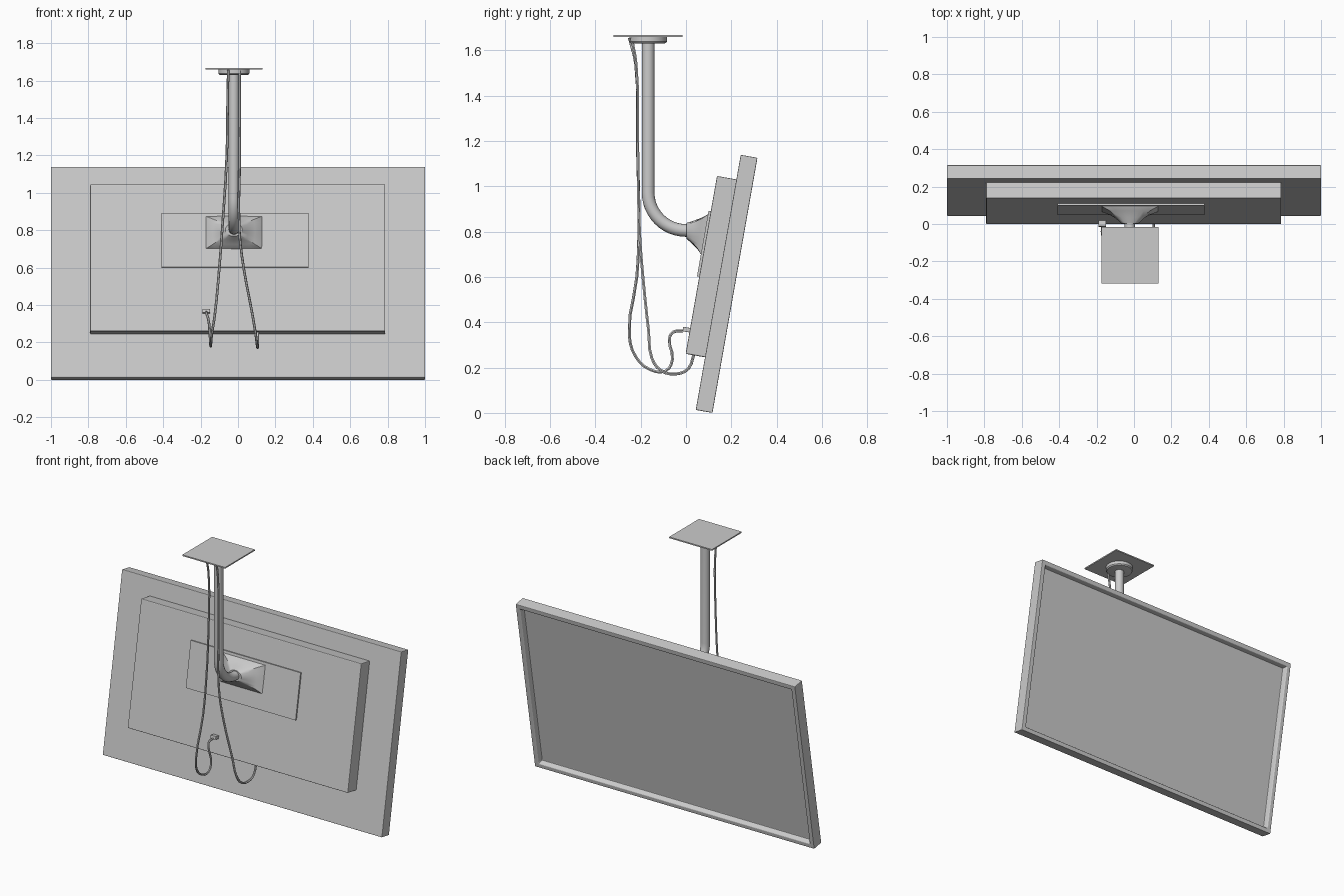
import bpy, bmesh
from math import sin, cos, pi, radians
from mathutils import Matrix, Vector

if "Cube" in bpy.data.objects:
    bpy.data.objects.remove(bpy.data.objects["Cube"])

CX, PY = -0.022, -0.167          # mount centre line: x and pole y
# Panel frame: local x across, y towards the screen side, z up the tilted panel
TILT = Matrix.Translation((0, 0.043, 0.013)) @ Matrix.Rotation(radians(-10), 4, 'X')


def finish(name, bm, matrix=None, bevel=0, smooth=False):
    bmesh.ops.recalc_face_normals(bm, faces=bm.faces)
    mesh = bpy.data.meshes.new(name)
    bm.to_mesh(mesh)
    bm.free()
    ob = bpy.data.objects.new(name, mesh)
    bpy.context.collection.objects.link(ob)
    if matrix:
        ob.matrix_world = matrix
    if bevel:
        m = ob.modifiers.new("bevel", 'BEVEL')
        m.width, m.segments = bevel, 2
    if smooth:
        bpy.context.view_layer.objects.active = ob
        ob.select_set(True)
        bpy.ops.object.shade_smooth_by_angle(angle=radians(35))
        ob.select_set(False)
    return ob


def box_bm(lo, hi):
    bm = bmesh.new()
    bmesh.ops.create_cube(bm, size=1)
    lo, hi = Vector(lo), Vector(hi)
    for v in bm.verts:
        v.co = (lo + hi) / 2 + v.co * (hi - lo)
    return bm


def box(name, lo, hi, matrix=None, bevel=0):
    return finish(name, box_bm(lo, hi), matrix, bevel)


def loft(name, rings, matrix=None):
    bm = bmesh.new()
    rows = [[bm.verts.new(p) for p in r] for r in rings]
    n = len(rows[0])
    for a, b in zip(rows, rows[1:]):
        for i in range(n):
            bm.faces.new((a[i], a[(i + 1) % n], b[(i + 1) % n], b[i]))
    bm.faces.new(rows[0])
    bm.faces.new(rows[-1])
    return finish(name, bm, matrix, smooth=True)


def tube(name, pts, radius, sides_res, kind='POLY'):
    cu = bpy.data.curves.new(name, 'CURVE')
    cu.dimensions = '3D'
    cu.bevel_depth, cu.bevel_resolution = radius, sides_res
    cu.resolution_u, cu.use_fill_caps = 3, True
    sp = cu.splines.new(kind)
    if kind == 'BEZIER':
        sp.bezier_points.add(len(pts) - 1)
        for bp, p in zip(sp.bezier_points, pts):
            bp.co = p
            bp.handle_left_type = bp.handle_right_type = 'AUTO'
    else:
        sp.points.add(len(pts) - 1)
        for q, p in zip(sp.points, pts):
            q.co = (*p, 1)
    ob = bpy.data.objects.new(name, cu)
    bpy.context.collection.objects.link(ob)
    bpy.context.view_layer.objects.active = ob
    ob.select_set(True)
    bpy.ops.object.convert(target='MESH')
    ob = bpy.context.view_layer.objects.active
    bpy.ops.object.shade_smooth_by_angle(angle=radians(40))
    ob.select_set(False)


# Screen housing with bezel and recessed display
bm = box_bm((-1, 0, 0), (1, 0.075, 1.143))
bm.normal_update()
front = max(bm.faces, key=lambda f: f.normal.y)
bmesh.ops.inset_region(bm, faces=[front], thickness=0.04)
bmesh.ops.inset_region(bm, faces=[front], thickness=0.012, depth=-0.03)
finish("screen_panel", bm, TILT, bevel=0.004)

# Rear housing and mounting plate
box("rear_housing", (-0.79, -0.087, 0.236), (0.787, 0.005, 1.033), TILT, bevel=0.005)
box("mounting_plate", (-0.408, -0.097, 0.582), (0.378, -0.08, 0.875), TILT)

# Bell-shaped bracket lofted from round pole end to rectangular base
N = 32
angles = [2 * pi * i / N for i in range(N)]
end = [Vector((CX + 0.045 * cos(a), 0.002, 0.803 + 0.035 * sin(a))) for a in angles]
base = []
for a in angles:
    k = max(abs(cos(a)), abs(sin(a)))
    base.append(TILT @ Vector((CX + 0.153 * cos(a) / k, -0.093, 0.77 + 0.09 * sin(a) / k)))
rings = [[e.lerp(b, t) if s is None else
          Vector((e.x + (b.x - e.x) * s, e.y + (b.y - e.y) * t, e.z + (b.z - e.z) * s))
          for e, b in zip(end, base)]
         for t, s in ((0, None), (0.35, 0.29), (0.7, 0.63), (0.92, 0.95), (1, None))]
loft("tilt_bracket", rings)

# Bent support pole
R = 0.167
pole = [(CX, PY, 1.65)] + [
    (CX, PY + R * (1 - cos(t)), 0.805 + R * (1 - sin(t)))
    for t in (pi / 2 * i / 12 for i in range(13))]
tube("support_pole", pole + [(CX, 0.02, 0.805)], 0.028, 6)

# Ceiling plate and flange
box("ceiling_plate", (CX - 0.153, PY - 0.152, 1.659), (CX + 0.153, PY + 0.152, 1.667))
loft("ceiling_flange", [
    [(CX + r * cos(a), PY + r * sin(a), z) for a in angles]
    for r, z in ((0.066, 1.629), (0.078, 1.632), (0.083, 1.639), (0.083, 1.662))])

# Hanging cables
tube("power_cable", [
    (-0.052, -0.25, 1.655), (-0.055, -0.222, 1.54), (-0.06, -0.215, 1.2),
    (-0.085, -0.208, 0.8), (-0.1, -0.217, 0.6), (-0.125, -0.25, 0.34),
    (-0.14, -0.22, 0.245), (-0.145, -0.16, 0.192), (-0.147, -0.09, 0.185),
    (-0.15, -0.06, 0.235), (-0.16, -0.073, 0.33), (-0.17, -0.055, 0.357),
    (-0.17, -0.015, 0.362)], 0.007, 1, 'BEZIER')
tube("signal_cable", [
    (0.01, -0.24, 1.655), (0.01, -0.22, 1.54), (0.01, -0.213, 1.2),
    (0.007, -0.205, 0.8), (0.03, -0.19, 0.6), (0.075, -0.165, 0.36),
    (0.095, -0.15, 0.24), (0.102, -0.11, 0.187), (0.105, -0.045, 0.172),
    (0.106, 0.01, 0.195), (0.106, 0.035, 0.26)], 0.007, 1, 'BEZIER')

# Cable plug on the rear housing
box("cable_plug", (-0.19, -0.118, 0.332), (-0.15, -0.08, 0.352), TILT, bevel=0.002)
